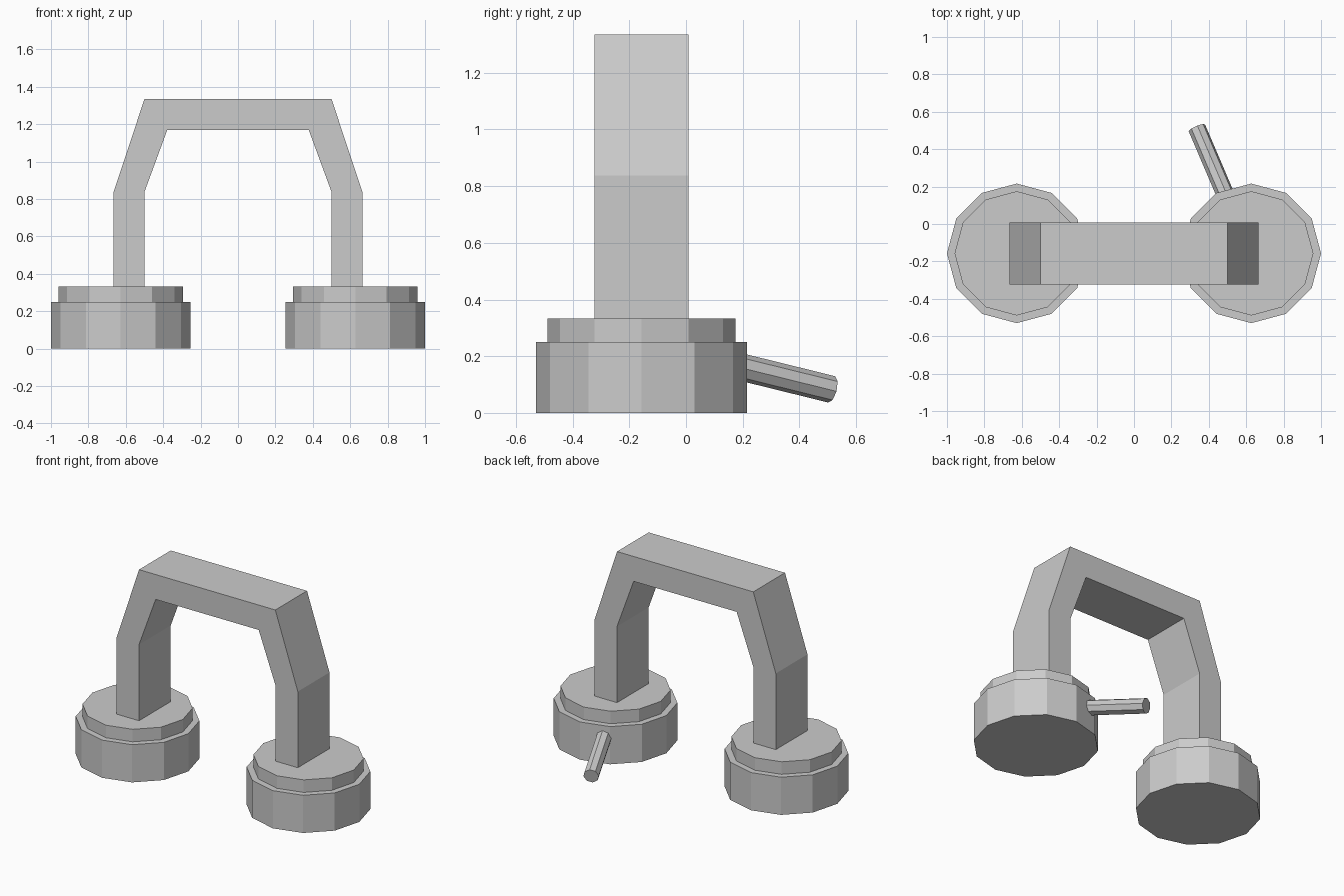
import bpy
import bmesh
from mathutils import Matrix, Vector

cube = bpy.data.objects.get("Cube")
if cube:
    bpy.data.objects.remove(cube, do_unlink=True)

MID_Y = -0.157
CUP_X = 0.627

grey = bpy.data.materials.new("plain grey")
grey.use_nodes = True
grey.diffuse_color = (0.6, 0.6, 0.6, 1)
grey.node_tree.nodes["Principled BSDF"].inputs["Base Color"].default_value = (0.6, 0.6, 0.6, 1)


def finish(name, bm):
    bmesh.ops.recalc_face_normals(bm, faces=bm.faces)
    mesh = bpy.data.meshes.new(name)
    bm.to_mesh(mesh)
    bm.free()
    mesh.materials.append(grey)
    obj = bpy.data.objects.new(name, mesh)
    bpy.context.collection.objects.link(obj)
    return obj


def rod(name, start, end, radius, sides, turn=0.0):
    """Flat-sided cylinder running between two points."""
    start, end = Vector(start), Vector(end)
    axis = end - start
    place = (Matrix.Translation((start + end) / 2)
             @ axis.to_track_quat('Z', 'Y').to_matrix().to_4x4()
             @ Matrix.Rotation(turn, 4, 'Z'))
    bm = bmesh.new()
    bmesh.ops.create_cone(bm, cap_ends=True, segments=sides, radius1=radius,
                          radius2=radius, depth=axis.length, matrix=place)
    return finish(name, bm)


# Ear cups with their narrower cushions
for side, x in (("left", CUP_X), ("right", -CUP_X)):
    rod(side + "_ear_cup", (x, MID_Y, 0), (x, MID_Y, 0.25), 0.373, 12)
    rod(side + "_ear_cushion", (x, MID_Y, 0.25), (x, MID_Y, 0.333), 0.332, 12)

# Headband: half profile mirrored, then extruded front to back
outer = [(0.665, 0.333), (0.665, 0.838), (0.5, 1.335)]
inner = [(0.378, 1.17), (0.5, 0.838), (0.5, 0.333)]
profile = (outer + [(-x, z) for x, z in reversed(outer)]
           + [(-x, z) for x, z in reversed(inner)] + inner)
bm = bmesh.new()
face = bm.faces.new([bm.verts.new((x, MID_Y - 0.166, z)) for x, z in profile])
back = bmesh.ops.extrude_face_region(bm, geom=[face])["geom"]
bmesh.ops.translate(bm, vec=(0, 0.332, 0),
                    verts=[v for v in back if isinstance(v, bmesh.types.BMVert)])
finish("headband", bm)

# Microphone boom
rod("microphone_boom", (0.53, 0.06, 0.195), (0.336, 0.514, 0.083), 0.048, 8, 0.15)
